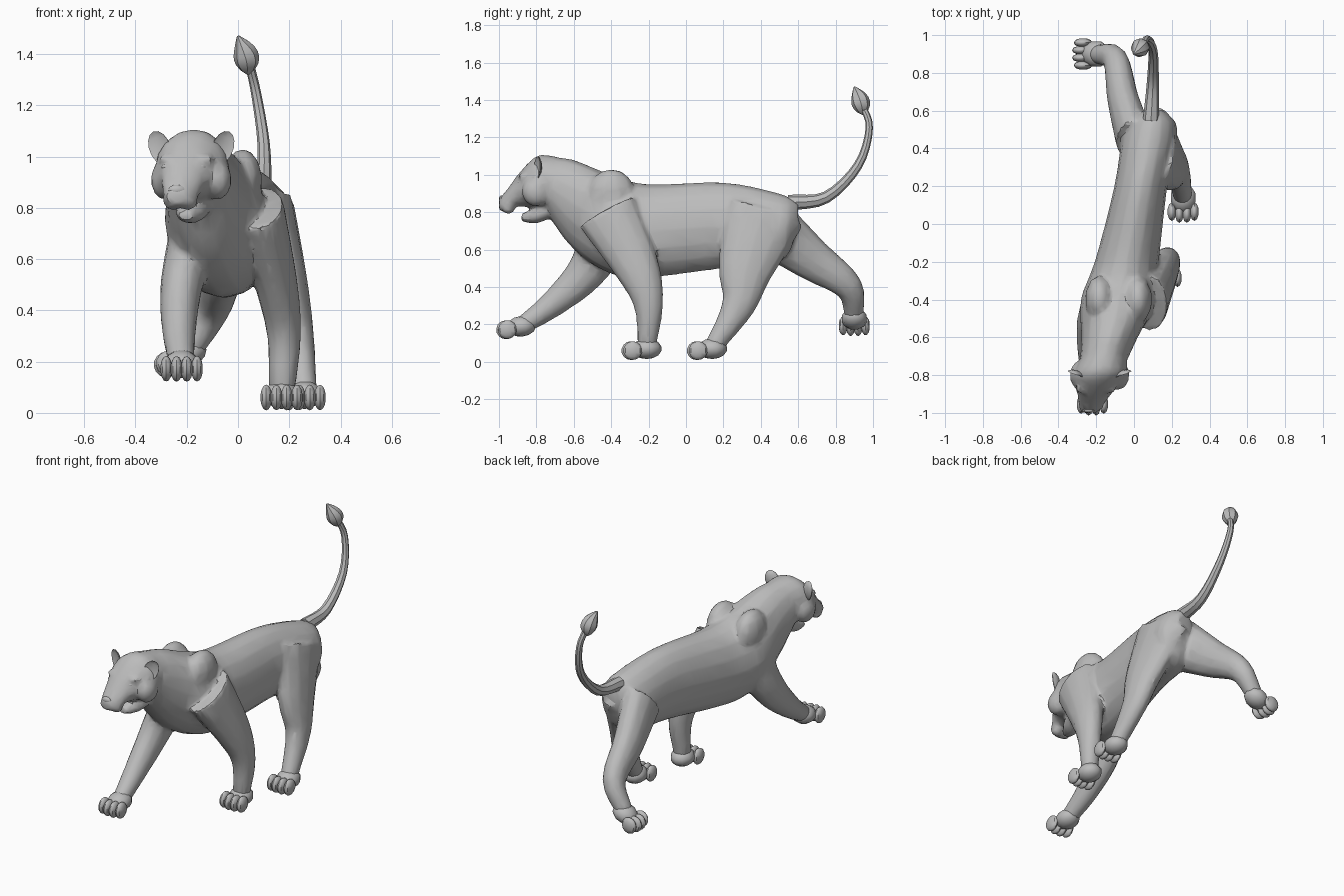
import bpy, bmesh, math
from mathutils import Vector, Matrix

start_cube = bpy.data.objects.get("Cube")
if start_cube:
    bpy.data.objects.remove(start_cube)

grey = bpy.data.materials.new("stone_grey")
grey.use_nodes = True
grey.diffuse_color = (.5, .5, .5, 1)
grey.node_tree.nodes["Principled BSDF"].inputs["Base Color"].default_value = grey.diffuse_color

X_AXIS, Y_AXIS, Z_AXIS = (Vector(row) for row in Matrix.Identity(3))


def make_object(name, bm):
    bmesh.ops.recalc_face_normals(bm, faces=bm.faces)
    mesh = bpy.data.meshes.new(name)
    bm.to_mesh(mesh)
    bm.free()
    mesh.materials.append(grey)
    obj = bpy.data.objects.new(name, mesh)
    bpy.context.collection.objects.link(obj)
    return obj


def shade(obj, angle):
    bpy.ops.object.select_all(action="DESELECT")
    obj.select_set(True)
    bpy.context.view_layer.objects.active = obj
    bpy.ops.object.shade_smooth_by_angle(angle=math.radians(angle))


def glide(keys, steps=4):
    """Smooth curve through a few keys of any dimension."""
    keys = [Vector(key) for key in keys]
    keys = [keys[0] * 2 - keys[1], *keys, keys[-1] * 2 - keys[-2]]
    points = []
    for before, start, end, after in zip(keys, keys[1:], keys[2:], keys[3:]):
        leave, arrive = (end - before) / 2, (after - start) / 2
        for step in range(steps):
            t = step / steps
            chord = start + (end - start) * (t * t * (3 - 2 * t))
            points.append(chord + leave * (t * (1 - t) ** 2) - arrive * (t * t * (1 - t)))
    return points + [keys[-2]]


def add_skin(bm, rings, sides):
    """Join elliptical rings given as centre and two half axes."""
    loops = []
    for centre, wide, deep in rings:
        angles = [math.tau * k / sides for k in range(sides)]
        loops.append([bm.verts.new(centre + wide * math.cos(a) + deep * math.sin(a))
                      for a in angles])
    for low, high in zip(loops, loops[1:]):
        for k in range(sides):
            n = (k + 1) % sides
            bm.faces.new((low[k], low[n], high[n], high[k]))
    bm.faces.new(loops[0][::-1])
    bm.faces.new(loops[-1])


def add_limb(bm, keys, size, sides=12):
    """Tube along a path; size gives half width and half depth at each fraction."""
    path = glide(keys)
    last = len(path) - 1
    rings = []
    for i, centre in enumerate(path):
        along = (path[min(i + 1, last)] - path[max(i - 1, 0)]).normalized()
        side = (X_AXIS - along * along.x).normalized()
        width, depth = size(i / last)
        rings.append((centre, side * width, along.cross(side) * depth))
    add_skin(bm, rings, sides)


def spine_x(y):
    """The spine slants, and the head turns further to the model's right."""
    return .18 * y - .06 * min(y, 0) ** 2


def add_trunk(bm, keys):
    """Upright sections along the spine: y, half width, top and bottom."""
    rings = []
    for y, width, top, bottom in glide(keys):
        centre = Vector((spine_x(y), y, (top + bottom) / 2))
        rings.append((centre, X_AXIS * width, Z_AXIS * ((top - bottom) / 2)))
    add_skin(bm, rings, sides=16)


def add_ball(bm, centre, size, forward=Y_AXIS):
    turn = Vector(forward).to_track_quat("Y", "Z").to_matrix().to_4x4()
    place = Matrix.Translation(Vector(centre)) @ turn @ Matrix.Diagonal((*size, 1))
    return bmesh.ops.create_uvsphere(bm, u_segments=10, v_segments=7, radius=1,
                                     matrix=place)["verts"]


def add_pair(bm, y, z, spread, size):
    """Matching balls on both sides of the spine."""
    for side in (-spread, spread):
        add_ball(bm, (spine_x(y) + side, y, z), size)


body = bmesh.new()
# Torso and neck
add_trunk(body, [(.6, .05, .85, .7), (.5, .14, .9, .53), (.2, .14, .96, .5),
                 (-.2, .17, .95, .45), (-.4, .2, 1, .47), (-.6, .15, 1.08, .6),
                 (-.75, .12, 1.1, .8)])
# Skull and upper muzzle
add_trunk(body, [(-.7, .12, 1.1, .8), (-.8, .14, 1.1, .82), (-.9, .09, 1, .83),
                 (-.95, .07, .93, .8), (-1, .04, .87, .81)])
# Lower jaw
add_trunk(body, [(-.7, .07, .87, .78), (-.8, .06, .83, .74), (-.88, .03, .79, .75)])
# Shoulder blades, cheeks, brows and lips
add_pair(body, -.4, .9, .1, (.08, .13, .13))
add_pair(body, -.8, .91, .1, (.06, .08, .08))
add_pair(body, -.87, .99, .07, (.04, .03, .02))
add_pair(body, -.95, .83, .03, (.04, .04, .04))

# Legs: upper girth, toe direction and path from body to ankle
legs = {
    "front_right": (.1, (0, -1, -.1), [(-.16, -.4, .75), (-.22, -.52, .5),
                                       (-.23, -.7, .32), (-.22, -.88, .19)]),
    "front_left": (.12, (0, -1, 0), [(.08, -.42, .8), (.15, -.26, .5),
                                     (.18, -.2, .3), (.17, -.21, .07)]),
    "hind_left": (.17, (0, -1, 0), [(.12, .42, .8), (.19, .32, .5),
                                    (.23, .28, .3), (.26, .14, .07)]),
    "hind_right": (.11, (-1, 0, -.4), [(0, .45, .72), (-.06, .67, .55),
                                       (-.1, .87, .4), (-.2, .9, .23)]),
}
for name, (girth, toes, path) in legs.items():
    add_limb(body, path, lambda t: (.05 + .05 * (1 - t), .05 + girth * (1 - t) ** 1.3))

    # Broad paw with four toes
    paw = bmesh.new()
    forward = Vector(toes).normalized()
    across = forward.cross(Z_AXIS).normalized()
    ankle = Vector(path[-1])
    add_ball(paw, ankle, (.07, .08, .055), forward)
    for k in (-1.5, -.5, .5, 1.5):
        reach = forward * (.09 - .01 * abs(k))
        add_ball(paw, ankle + reach + across * (k * .04) - Z_AXIS * .01,
                 (.024, .05, .05), forward)
    shade(make_object(name + "_paw", paw), 35)

# Fuse the body into one faceted skin
body = make_object("body", body)
fuse = body.modifiers.new("fuse", "REMESH")
fuse.mode = "VOXEL"
fuse.voxel_size = .012
soften = body.modifiers.new("soften", "SMOOTH")
soften.iterations = 5
facets = body.modifiers.new("facets", "DECIMATE")
facets.ratio = .1
bpy.context.view_layer.objects.active = body
for modifier in list(body.modifiers):
    bpy.ops.object.modifier_apply(modifier=modifier.name)
shade(body, 25)

# Cupped ears and almond eyes
for name, side in (("right", -1), ("left", 1)):
    ear = bmesh.new()
    for vert in add_ball(ear, (0, 0, 0), (.046, .026, .068)):
        if vert.co.y < 0:
            vert.co.y *= -.4
    ear = make_object(name + "_ear", ear)
    ear.location = (spine_x(-.8) + side * .125, -.8, 1.035)
    ear.rotation_euler.y = ear.rotation_euler.z = side * math.radians(22)
    shade(ear, 40)
    eye = bmesh.new()
    add_ball(eye, (spine_x(-.9) + side * .066, -.89, .96), (.024, .014, .011),
             (side * .4, -1, 0))
    shade(make_object(name + "_eye", eye), 40)

# Nose
nose = bmesh.new()
add_ball(nose, (spine_x(-1), -.985, .87), (.034, .015, .02))
shade(make_object("nose", nose), 30)

# Tail and its pointed tuft
tail = bmesh.new()
add_limb(tail, [(.09, .55, .85), (.1, .75, .88), (.1, .92, 1.05), (.07, .98, 1.25),
                (.04, .94, 1.38)], lambda t: [.018 + .025 * (1 - t) ** 2] * 2, sides=8)
shade(make_object("tail", tail), 40)
tuft = bmesh.new()
add_limb(tuft, [(.04, .95, 1.32), (.03, .93, 1.4), (0, .9, 1.47)],
         lambda t: [.005 + .045 * math.sin(math.pi * t ** .8)] * 2, sides=8)
shade(make_object("tail_tuft", tuft), 20)
